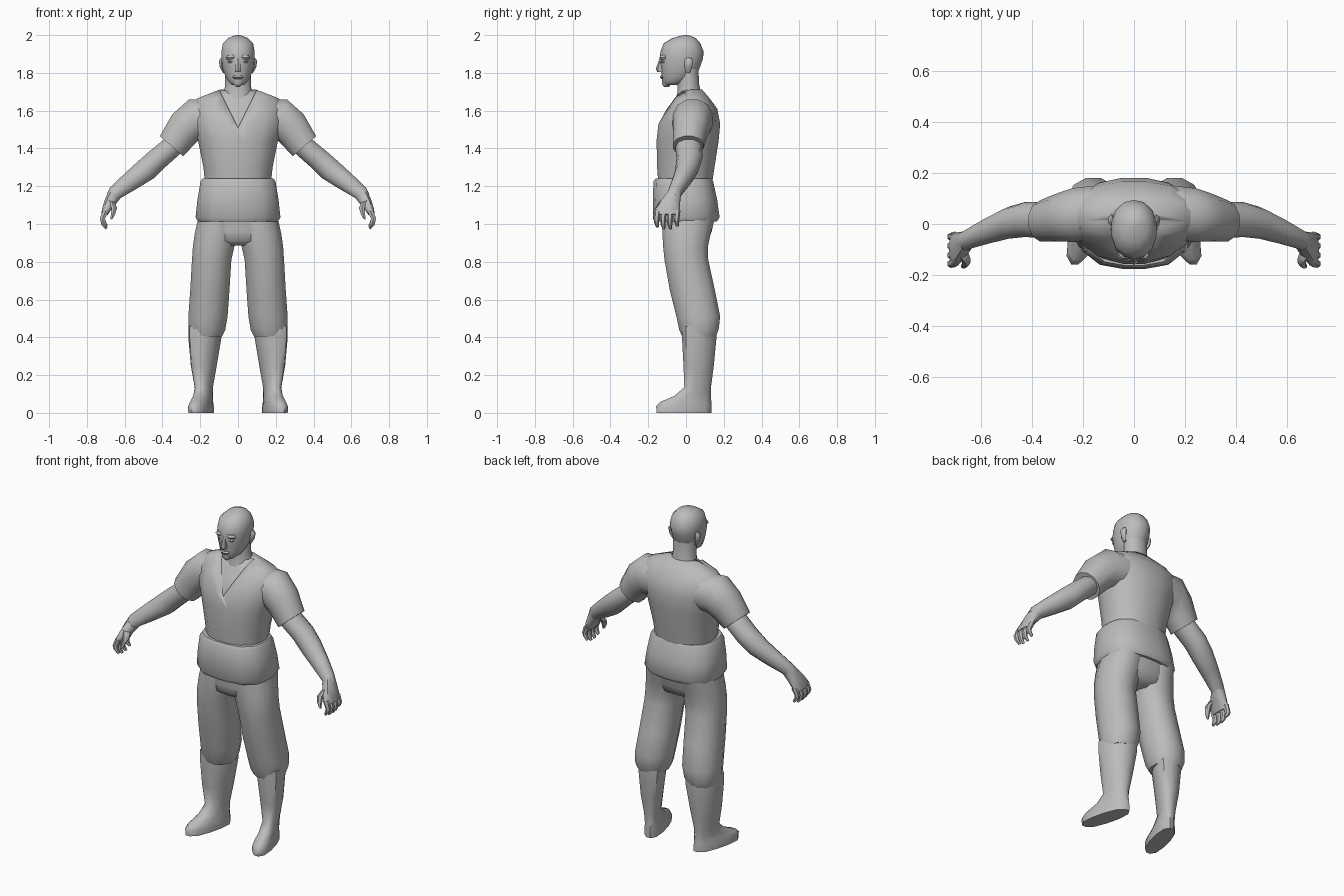
import bpy, bmesh, math
from mathutils import Vector

grey = bpy.data.materials.new("plain_grey")
grey.diffuse_color = (0.5, 0.5, 0.5, 1)


def finish(bm, name, angle=50):
    bmesh.ops.recalc_face_normals(bm, faces=bm.faces)
    me = bpy.data.meshes.new(name)
    bm.to_mesh(me)
    bm.free()
    me.materials.append(grey)
    me.shade_smooth()
    me.set_sharp_from_angle(angle=math.radians(angle))
    ob = bpy.data.objects.new(name, me)
    bpy.context.collection.objects.link(ob)
    return ob


def flat(z, x0, x1, y0, y1):
    """Level cross-section given by its extents."""
    return ((x0 + x1) / 2, (y0 + y1) / 2, z, (y1 - y0) / 2, (x1 - x0) / 2, 0)


def sym(z, x, y0, y1):
    return flat(z, -x, x, y0, y1)


def loft(name, rings, n=12, p=2.0, side=1, shear=0.0):
    """Skin rings (x, y, z, half depth in y, half width, tilt in degrees)."""
    bm = bmesh.new()
    loops = []
    for x, y, z, hy, hb, tilt in rings:
        t = math.radians(tilt)
        loop = []
        for i in range(n):
            a = 2 * math.pi * (i + 0.5) / n
            c, s = math.cos(a), math.sin(a)
            k = (abs(c) ** p + abs(s) ** p) ** (-1 / p) / math.cos(math.pi / n) ** 0.8
            u, v = c * k * hb, s * k * hy
            px = x + u * math.cos(t) + shear * (0.07 - y - v)
            loop.append(bm.verts.new((side * px, y + v, z + u * math.sin(t))))
        loops.append(loop)
    for a, b in zip(loops, loops[1:]):
        for i in range(n):
            j = (i + 1) % n
            bm.faces.new((a[i], a[j], b[j], b[i]))
    bm.faces.new(loops[0])
    bm.faces.new(loops[-1])
    return finish(bm, name)


# Head and neck
loft("head", [sym(1.735, .03, -.115, -.05), sym(1.75, .048, -.125, 0),
              sym(1.78, .066, -.128, .05), sym(1.82, .08, -.13, .068),
              sym(1.87, .087, -.138, .086), sym(1.91, .088, -.133, .092),
              sym(1.955, .08, -.118, .075), sym(1.985, .052, -.07, .05),
              sym(2.0, .012, -.012, .012)], 14, 2.2)
loft("neck", [sym(1.6, .1, -.07, .09), sym(1.70, .074, -.045, .078),
              sym(1.74, .068, -.045, .07), sym(1.82, .07, -.04, .066)])
loft("nose", [sym(1.805, .016, -.15, -.12), sym(1.82, .018, -.158, -.12),
              sym(1.88, .008, -.138, -.12)], 6)
loft("mouth", [sym(1.768, .02, -.131, -.11), sym(1.778, .03, -.138, -.11),
               sym(1.787, .022, -.134, -.11)], 8)
loft("chin", [sym(1.725, .01, -.115, -.09), sym(1.74, .025, -.128, -.08),
              sym(1.76, .02, -.128, -.09)], 8)

# Shirt body with an open neck, and the chest behind the opening
torso = [(1.2, .172, -.145, .135), (1.30, .182, -.152, .15), (1.44, .21, -.155, .172),
         (1.53, .238, -.145, .18), (1.61, .25, -.10, .165), (1.665, .215, -.065, .125),
         (1.712, .095, -.035, .085)]
shirt = loft("shirt", [sym(*r) for r in torso], 16, 2.3)
loft("chest", [sym(z - .006, x - .008, a + .008, b - .008) for z, x, a, b in torso], 16, 2.3)
bm = bmesh.new()
tri = [[bm.verts.new((x, y, z)) for x, z in ((0, 1.51), (.125, 1.76), (-.125, 1.76))]
       for y in (-.3, .02)]
bm.faces.new(tri[0])
bm.faces.new(tri[1])
for i in range(3):
    j = (i + 1) % 3
    bm.faces.new((tri[0][i], tri[0][j], tri[1][j], tri[1][i]))
cutter = finish(bm, "neck_opening_cutter")
cutter.hide_render = True
cutter.hide_viewport = True
cut = shirt.modifiers.new("neck_opening", 'BOOLEAN')
cut.operation = 'DIFFERENCE'
cut.solver = 'EXACT'
cut.object = cutter

# Sash around the waist
loft("sash", [sym(1.012, .208, -.16, .16), sym(1.035, .222, -.172, .176),
              sym(1.13, .212, -.174, .163), sym(1.225, .196, -.17, .142),
              sym(1.24, .186, -.16, .135)], 16, 2.8)

# Trouser seat
loft("trouser_seat", [sym(.885, .06, -.08, .07), sym(.91, .17, -.115, .115),
                      sym(.96, .215, -.122, .135), sym(1.04, .208, -.125, .152)], 16, 2.5)

for s, label in ((1, "left_"), (-1, "right_")):
    # Face details
    loft(label + "ear", [flat(1.80, .07, .08, .0, .02), flat(1.83, .075, .097, -.005, .03),
                         flat(1.865, .075, .102, -.005, .035), flat(1.88, .08, .09, .0, .025)],
         6, side=s)
    loft(label + "brow", [flat(1.872, .012, .06, -.132, -.1), flat(1.882, .01, .064, -.14, -.1),
                          flat(1.895, .015, .055, -.134, -.1)], 8, side=s)
    loft(label + "eye", [flat(1.852, .025, .05, -.128, -.1), flat(1.859, .02, .055, -.133, -.1),
                         flat(1.866, .025, .05, -.128, -.1)], 8, side=s)

    # Sleeve and arm
    loft(label + "sleeve", [(.15, .045, 1.555, .105, .10, 88), (.235, .035, 1.55, .105, .112, 78),
                            (.295, .025, 1.495, .092, .10, 58), (.352, .012, 1.412, .08, .081, 41)],
         12, 2.2, s)
    loft(label + "arm", [(.30, .015, 1.455, .062, .06, 41), (.36, .015, 1.40, .068, .058, 43),
                         (.425, .018, 1.345, .066, .06, 43), (.49, .005, 1.285, .06, .062, 45),
                         (.57, -.025, 1.225, .05, .052, 47), (.65, -.06, 1.165, .038, .04, 45),
                         (.668, -.072, 1.135, .038, .035, 38)], 10, 2, s)

    # Hand
    loft(label + "palm", [(.655, -.065, 1.155, .037, .037, 40), (.678, -.085, 1.115, .052, .03, 28),
                          (.698, -.1, 1.075, .064, .022, 20), (.707, -.1, 1.05, .064, .017, 10)],
         10, 2.5, s)
    for i, (y, drop) in enumerate(((-.046, .015), (-.082, 0), (-.118, 0), (-.152, .01))):
        loft(label + "finger_%d" % (i + 1),
             [(.70, y, 1.07, .015, .016, 15), (.717, y - .004, 1.03, .014, .014, 0),
              (.713, y - .004, 1.0 + drop, .012, .012, -20),
              (.696, y, .975 + drop, .007, .007, -35)], 6, side=s)
    loft(label + "thumb", [(.67, -.115, 1.12, .022, .02, 20), (.655, -.143, 1.085, .017, .015, 0),
                           (.662, -.16, 1.05, .012, .012, -10), (.67, -.166, 1.025, .007, .007, -20)],
         6, side=s)

    # Trouser leg
    loft(label + "trouser_leg",
         [flat(.405, .085, .25, -.02, .158), flat(.44, .068, .262, -.035, .172),
          flat(.51, .056, .262, -.05, .18), flat(.65, .046, .252, -.085, .152),
          flat(.81, .036, .243, -.113, .117), flat(.88, .02, .238, -.12, .115),
          flat(.95, .0, .228, -.124, .13), flat(1.03, .0, .21, -.124, .152)], 12, 2.3, s)

    # Boot with the toe turned out
    loft(label + "boot",
         [flat(0, .125, .228, -.153, .133), flat(.035, .125, .228, -.156, .134),
          flat(.058, .13, .222, -.135, .132), flat(.09, .134, .22, -.06, .131),
          flat(.135, .136, .222, -.008, .131), flat(.25, .118, .243, -.012, .146),
          flat(.40, .095, .256, -.02, .16), flat(.46, .095, .256, -.02, .16)],
         12, 2.6, s, shear=.24)
